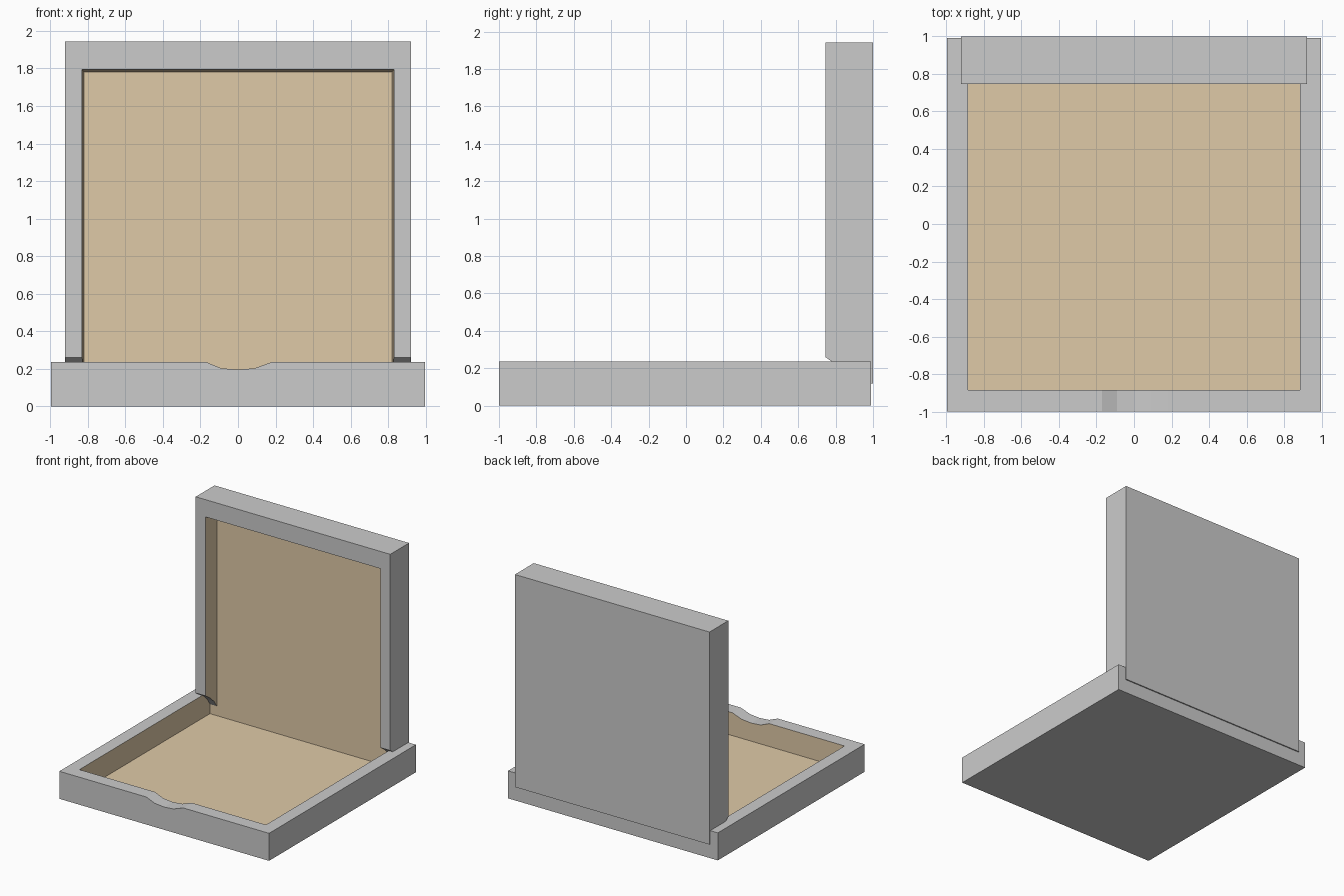
import bpy, bmesh
from mathutils import Vector

if "Cube" in bpy.data.objects:
    bpy.data.objects.remove(bpy.data.objects["Cube"])

lining = bpy.data.materials.new("lining")
lining.diffuse_color = (0.74, 0.59, 0.39, 1)
lining.use_nodes = True
lining.node_tree.nodes["Principled BSDF"].inputs["Base Color"].default_value = lining.diffuse_color
shell = bpy.data.materials.new("shell")
shell.diffuse_color = (0.8, 0.8, 0.8, 1)
shell.use_nodes = True
shell.node_tree.nodes["Principled BSDF"].inputs["Base Color"].default_value = shell.diffuse_color


def loft(name, ring_a, ring_b):
    """Closed solid between two matching rings of points."""
    bm = bmesh.new()
    a = [bm.verts.new(p) for p in ring_a]
    b = [bm.verts.new(p) for p in ring_b]
    n = len(a)
    bm.faces.new(a)
    bm.faces.new(b[::-1])
    for i in range(n):
        j = (i + 1) % n
        bm.faces.new((a[j], a[i], b[i], b[j]))
    bmesh.ops.recalc_face_normals(bm, faces=bm.faces)
    me = bpy.data.meshes.new(name)
    bm.to_mesh(me)
    bm.free()
    ob = bpy.data.objects.new(name, me)
    bpy.context.collection.objects.link(ob)
    return ob


def box(name, x, y0, y1, z0, z1):
    ring = [(-x, y0), (x, y0), (x, y1), (-x, y1)]
    return loft(name, [(*p, z0) for p in ring], [(*p, z1) for p in ring])


def side_prism(name, profile, x):
    """Side profile (y, z) extruded across the width."""
    return loft(name, [(-x, *p) for p in profile], [(x, *p) for p in profile])


def cut(ob, cutter):
    mod = ob.modifiers.new("cut", 'BOOLEAN')
    mod.operation, mod.solver, mod.object = 'DIFFERENCE', 'EXACT', cutter
    bpy.context.view_layer.objects.active = ob
    bpy.ops.object.modifier_apply(modifier=mod.name)
    bpy.data.objects.remove(cutter)


def paint(ob, is_lining):
    ob.data.materials.clear()
    ob.data.materials.append(shell)
    ob.data.materials.append(lining)
    for f in ob.data.polygons:
        f.material_index = int(is_lining(f.center, f.normal))


# rounded heel of the lid where it turns in the base
heel = [(0.745, 0.26), (0.80, 0.222), (0.85, 0.175), (0.885, 0.12)]

# base tray with cavity, thumb notch and hinge pocket
base = box("base_tray", 0.995, -1.0, 0.99, 0, 0.236)
cut(base, box("cavity", 0.885, -0.885, 0.884, 0.04, 0.5))
notch = [(-0.17, 0.236), (-0.09, 0.203), (0, 0.195), (0.09, 0.203),
         (0.18, 0.236), (0.18, 0.4), (-0.17, 0.4)]
cut(base, loft("notch", [(x, -1.1, z) for x, z in notch],
               [(x, -0.8, z) for x, z in notch]))
cut(base, side_prism("pocket", heel + [(1.1, 0.12), (1.1, 0.5), (0.745, 0.5)], 0.923))
paint(base, lambda c, n: abs(c.x) < 0.89 and abs(c.y) < 0.89 and c.z > 0.02
      and not (n.z > 0.5 and c.z > 0.1))

# open lid with tapered recess, open at the hinge end
lid = side_prism("lid", heel + [(1.0, 0.12), (1.0, 1.943), (0.745, 1.943)], 0.923)


def recess_ring(x, y, top):
    return [(-x, y, -0.1), (x, y, -0.1), (x, y, top), (-x, y, top)]


cut(lid, loft("recess", recess_ring(0.838, 0.645, 1.806),
              recess_ring(0.82, 0.885, 1.78)))
paint(lid, lambda c, n: abs(c.x) < 0.84 and 0.75 < c.y < 0.89 and c.z < 1.9)
